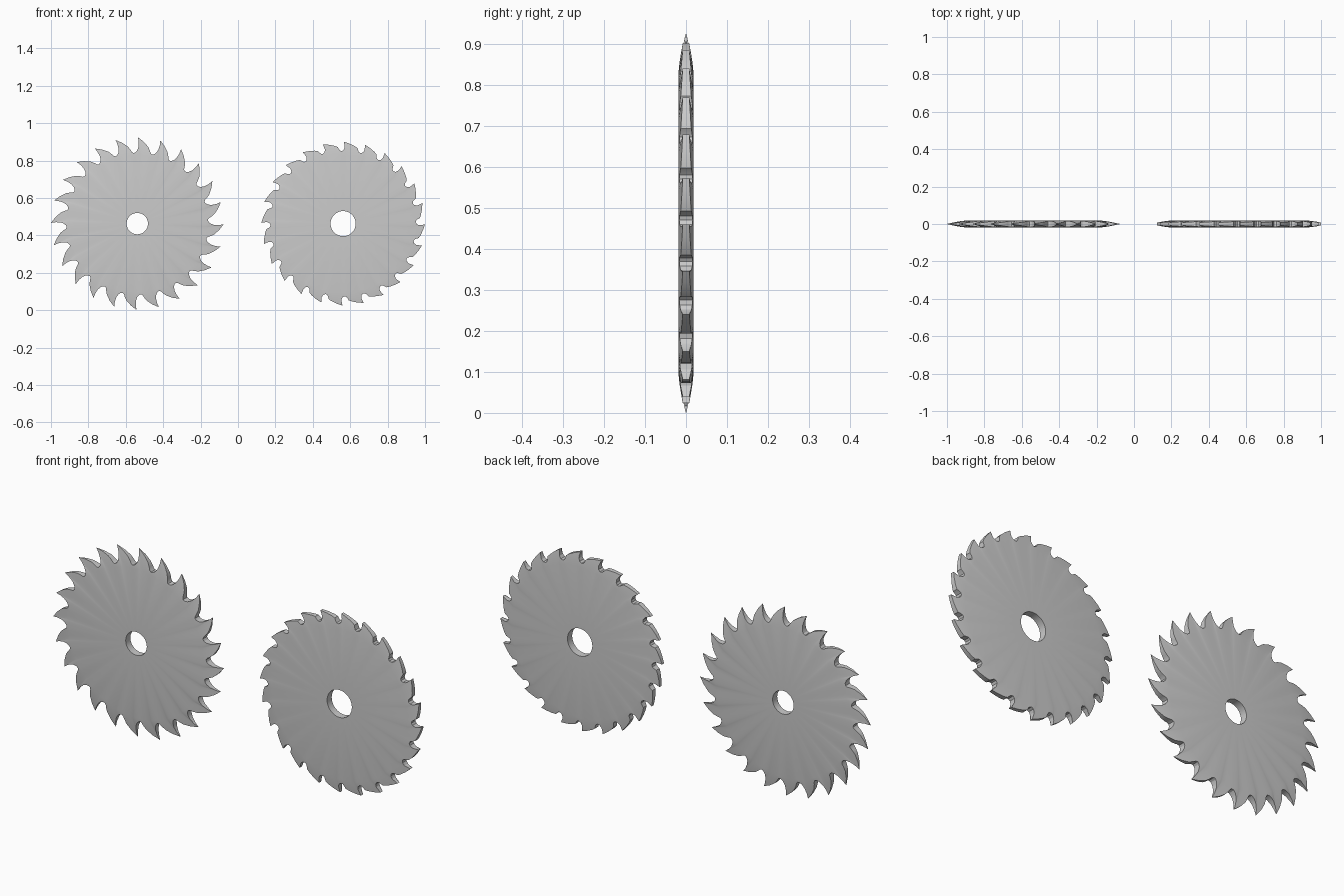
import bpy, bmesh
from math import sin, cos, radians

if "Cube" in bpy.data.objects:
    bpy.data.objects.remove(bpy.data.objects["Cube"])

TEETH = 24
PITCH = 360 / TEETH
HALF = 0.018          # half thickness of the plate


def saw_blade(name, cx, cz, hole_r, flat_r, tooth, edge_half, start):
    """tooth: (rim angle, rim radius, matching angle on the flat disc) per point."""
    bm = bmesh.new()
    tip_r = max(p[1] for p in tooth)

    def thickness(r):
        t = max(0, (r - flat_r) / (tip_r - flat_r))
        return HALF + (edge_half - HALF) * t ** 1.3

    def ring(points, side):
        return [bm.verts.new((cx + r * cos(radians(a)), side * thickness(r),
                              cz + r * sin(radians(a)))) for a, r in points]

    def bridge(a, b):
        n = len(a)
        for i in range(n):
            j = (i + 1) % n
            bm.faces.new((a[i], a[j], b[j], b[i]))

    rim, disc, hole = [], [], []
    for k in range(TEETH):
        base = start + k * PITCH
        for a, r, d in tooth:
            rim.append((base + a, r))
            disc.append((base + d, flat_r))
            hole.append((base + d, hole_r))

    # both faces, then the toothed edge and the bore wall
    sides = []
    for s in (-1, 1):
        rings = [ring(p, s) for p in (hole, disc, rim)]
        bridge(rings[0], rings[1])
        bridge(rings[1], rings[2])
        sides.append(rings)
    bridge(sides[0][2], sides[1][2])
    bridge(sides[0][0], sides[1][0])
    bmesh.ops.recalc_face_normals(bm, faces=bm.faces)

    mesh = bpy.data.meshes.new(name)
    bm.to_mesh(mesh)
    bm.free()
    obj = bpy.data.objects.new(name, mesh)
    bpy.context.collection.objects.link(obj)
    bpy.ops.object.select_all(action='DESELECT')
    obj.select_set(True)
    bpy.context.view_layer.objects.active = obj
    bpy.ops.object.shade_smooth_by_angle(angle=radians(25))
    return obj


# long, sharp, hooked teeth
long_tooth = [(0, .4615, -3), (-.5, .436, -2), (-.4, .41, -1), (.6, .391, .5),
              (2, .381, 2), (3.6, .378, 3.6), (4.8, .384, 4.8),
              (5.7, .396, 5.7), (7.5, .415, 7), (11, .439, 9.5)]
# short teeth with small round gullets
short_tooth = [(0, .438, -3), (-.6, .425, -2), (-.7, .407, -1), (.1, .394, .3),
               (1.6, .388, 1.6), (3, .391, 3), (3.9, .4, 3.9),
               (4.6, .411, 4.8), (7, .419, 7), (11, .429, 9.5)]

saw_blade("long_tooth_blade", -.5385, .4625, .057, .365, long_tooth, .001, 89.5)
saw_blade("short_tooth_blade", .562, .4625, .067, .37, short_tooth, .008, 89.5)
